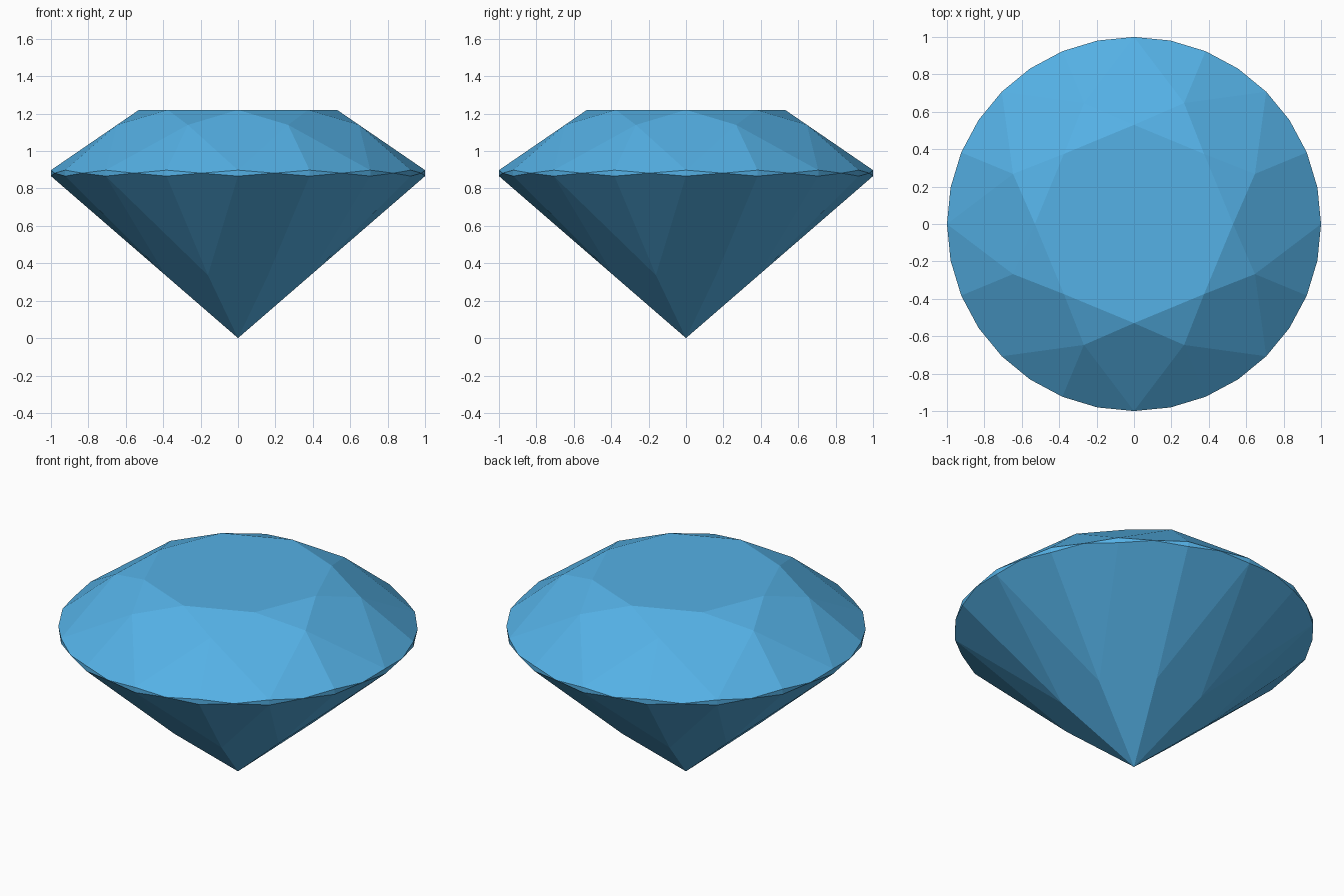
import bpy, bmesh
from math import pi, sin, cos
from mathutils import Vector

cube = bpy.data.objects.get("Cube")
if cube:
    bpy.data.objects.remove(cube, do_unlink=True)

# Single gem colour
colour = (0.09, 0.44, 0.79, 1)
blue = bpy.data.materials.new("sky blue")
blue.use_nodes = True
blue.diffuse_color = colour
blue.node_tree.nodes["Principled BSDF"].inputs["Base Color"].default_value = colour

STEP = pi / 16                 # the girdle has 32 points
TABLE_R, TABLE_Z = 0.53, 1.22
STAR_R, STAR_Z = 0.70, 1.14    # corners shared by star and kite facets
UPPER_Z, PINCH_Z, LOWER_Z = 0.898, 0.882, 0.866
PAVILION_R, PAVILION_Z = 0.42, 0.336
CENTRE = Vector((0, 0, 0.7))


def polar(radius, step, z):
    """Point at a given girdle step around the gem."""
    return Vector((radius * cos(step * STEP), radius * sin(step * STEP), z))


def table(i):
    return polar(TABLE_R, i, TABLE_Z)


def star(i):
    return polar(STAR_R, i, STAR_Z)


def upper(i):
    return polar(1, i, UPPER_Z)


def lower(i):
    return polar(1, i, LOWER_Z)


def pinch(i):
    return polar(1, i, PINCH_Z)


def low_corner(i):
    return polar(PAVILION_R, i, PAVILION_Z)


def facet_object(name, facets):
    """Flat-faced mesh from facets, all turned outward."""
    bm = bmesh.new()
    for points in facets:
        bm.faces.new([bm.verts.new(p) for p in points])
    bmesh.ops.remove_doubles(bm, verts=bm.verts, dist=0.0005)
    for face in bm.faces:
        face.normal_update()
        if face.normal.dot(face.calc_center_median() - CENTRE) < 0:
            face.normal_flip()
    mesh = bpy.data.meshes.new(name)
    bm.to_mesh(mesh)
    bm.free()
    mesh.materials.append(blue)
    obj = bpy.data.objects.new(name, mesh)
    bpy.context.collection.objects.link(obj)


crown, girdle, pavilion = [], [], []
culet = Vector((0, 0, 0))

# Crown table: flat octagon
crown.append([table(i) for i in range(0, 32, 4)])

for a in range(0, 32, 4):
    # Crown kite and star facets
    crown.append([table(a), star(a - 2), upper(a), star(a + 2)])
    crown.append([table(a), star(a + 2), table(a + 4)])
    # Pavilion main facet
    pavilion.append([culet, low_corner(a - 2), lower(a), low_corner(a + 2)])
    # Facet pairs meeting the girdle
    for b in (a, a + 2):
        crown.append([star(a + 2), upper(b), pinch(b + 1), upper(b + 2)])
        pavilion.append([low_corner(a + 2), lower(b), pinch(b + 1), lower(b + 2)])

# Girdle: narrow lozenges pinched between the crown and pavilion facets
for a in range(0, 32, 2):
    girdle.append([upper(a), pinch(a + 1), lower(a)])
    girdle.append([upper(a), lower(a), pinch(a - 1)])

facet_object("crown", crown)
facet_object("girdle", girdle)
facet_object("pavilion", pavilion)
